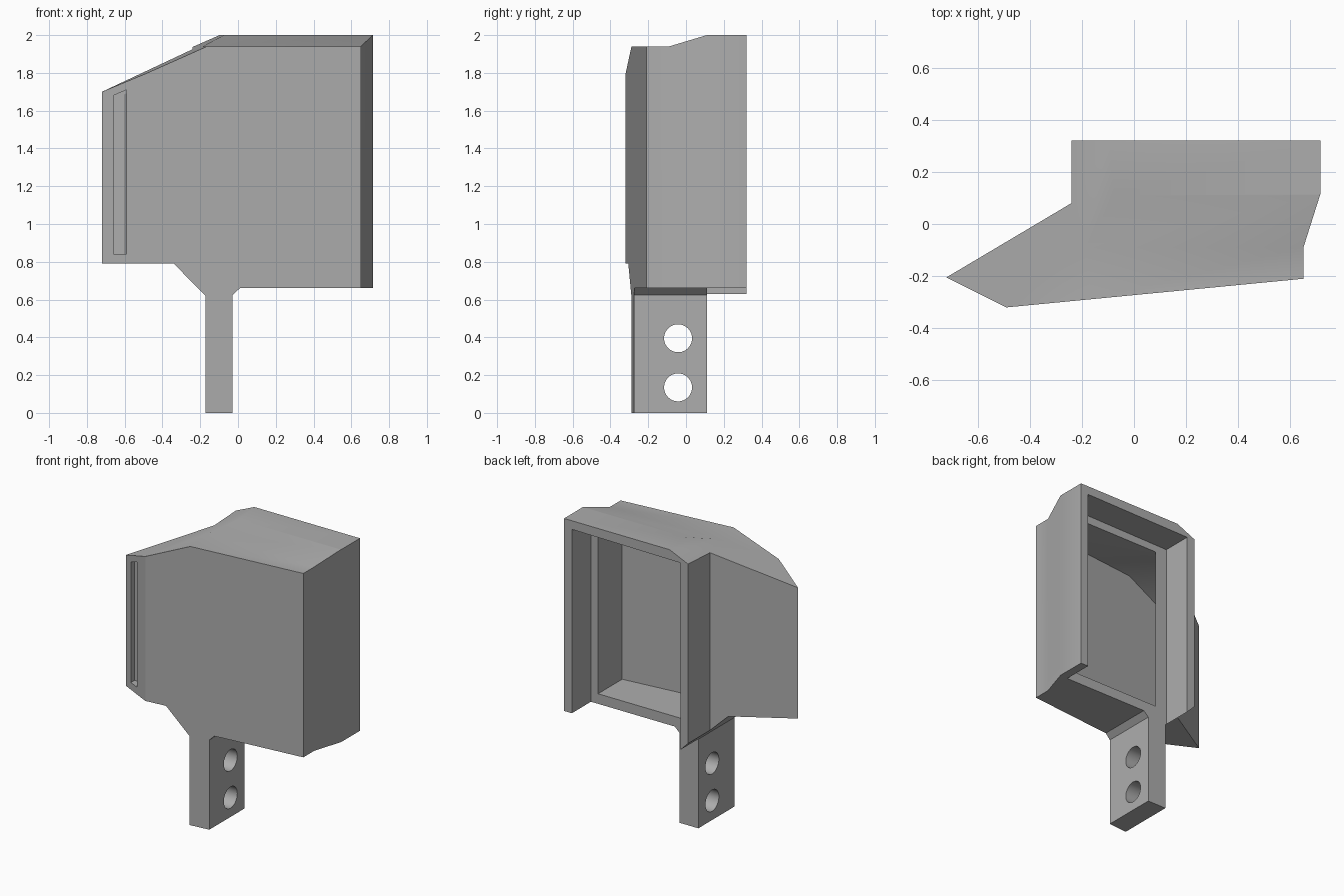
import bpy, bmesh, math
from mathutils import Vector

if "Cube" in bpy.data.objects:
    bpy.data.objects.remove(bpy.data.objects["Cube"])

grey = bpy.data.materials.new("plain_grey")
grey.use_nodes = True
GREY = (0.42, 0.42, 0.42, 1)
grey.diffuse_color = GREY
grey.node_tree.nodes["Principled BSDF"].inputs["Base Color"].default_value = GREY


def prism(name, profile, axis, lo, hi, shear=0.0):
    """Extrude a 2D profile along an axis; shear raises z with depth."""
    place = {"x": lambda a, b, t: (t, a, b),
             "y": lambda a, b, t: (a, t, b + shear * t),
             "z": lambda a, b, t: (a, b, t)}[axis]
    bm = bmesh.new()
    near = [bm.verts.new(place(a, b, lo)) for a, b in profile]
    far = [bm.verts.new(place(a, b, hi)) for a, b in profile]
    bm.faces.new(near)
    bm.faces.new(far)
    for i in range(len(near)):
        j = (i + 1) % len(near)
        bm.faces.new((near[i], near[j], far[j], far[i]))
    bmesh.ops.recalc_face_normals(bm, faces=bm.faces)
    mesh = bpy.data.meshes.new(name)
    bm.to_mesh(mesh)
    bm.free()
    mesh.materials.append(grey)
    obj = bpy.data.objects.new(name, mesh)
    bpy.context.collection.objects.link(obj)
    return obj


def combine(obj, tool, operation):
    """Apply a boolean and discard the tool."""
    mod = obj.modifiers.new("cut", "BOOLEAN")
    mod.operation = operation
    mod.solver = "EXACT"
    mod.object = tool
    tool.hide_render = True
    bpy.context.view_layer.objects.active = obj
    bpy.ops.object.modifier_apply(modifier=mod.name)
    bpy.data.objects.remove(tool)


# Housing and stem: plan outline trimmed by front and side outlines
housing = prism("housing_with_stem", [
    (-0.72, -0.205), (-0.49, -0.32), (0.65, -0.21), (0.65, -0.09),
    (0.715, 0.115), (0.715, 0.32), (-0.24, 0.32), (-0.24, 0.08)], "z", -0.1, 2.2)
front_outline = prism("front_outline", [
    (-0.9, 0.79), (-0.34, 0.79), (-0.172, 0.62), (-0.172, 0), (-0.028, 0),
    (-0.028, 0.625), (0.01, 0.66), (0.9, 0.66), (0.9, 2.1), (-0.9, 2.1)], "y", -0.6, 0.6)
side_outline = prism("side_outline", [
    (-0.5, -0.05), (0.11, -0.05), (0.11, 0.62), (0.5, 0.62),
    (0.5, 2), (0.11, 2), (-0.09, 1.94), (-0.5, 1.94)], "x", -1, 1)
combine(housing, front_outline, "INTERSECT")
combine(housing, side_outline, "INTERSECT")

# Sloping roof over the wing
roof_cut = prism("roof_cut", [
    (-0.9, 1.631), (0.2, 2.115), (0.2, 2.4), (-0.9, 2.4)], "y", -0.6, 0.6, shear=0.05)
combine(housing, roof_cut, "DIFFERENCE")

# Inner cavity reaching into the wing
cavity = prism("cavity", [
    (-0.615, -0.201), (-0.468, -0.27), (0.60, -0.155), (0.60, 0.15),
    (-0.07, 0.15), (-0.07, 0.12)], "z", 0.5, 2.1)
cavity_outline = prism("cavity_outline", [
    (-0.8, 0.84), (-0.36, 0.84), (-0.25, 0.73), (0.7, 0.73),
    (0.7, 1.88), (-0.16, 1.88), (-0.8, 1.6)], "y", -0.6, 0.6)
combine(cavity, cavity_outline, "INTERSECT")
combine(housing, cavity, "DIFFERENCE")

# Lid recess in the back, open at the bottom
recess = prism("lid_recess", [
    (-0.18, 0.4), (0.655, 0.4), (0.655, 1.94), (-0.18, 1.93)], "y", 0.11, 0.5)
combine(housing, recess, "DIFFERENCE")

# Narrow window in the wing's front facet
slot = prism("window_slot", [
    (-0.66, 0.84), (-0.59, 0.84), (-0.59, 1.71), (-0.66, 1.68)], "y", -0.5, -0.195)
combine(housing, slot, "DIFFERENCE")

# Bolt holes through the stem
for height in (0.135, 0.395):
    circle = [(-0.042 + 0.074 * math.cos(math.tau * i / 48),
               height + 0.074 * math.sin(math.tau * i / 48)) for i in range(48)]
    combine(housing, prism("bolt_hole", circle, "x", -0.4, 0.3), "DIFFERENCE")

for o in bpy.context.selected_objects:
    o.select_set(False)
housing.select_set(True)
bpy.context.view_layer.objects.active = housing
bpy.ops.object.shade_smooth_by_angle(angle=math.radians(30))
